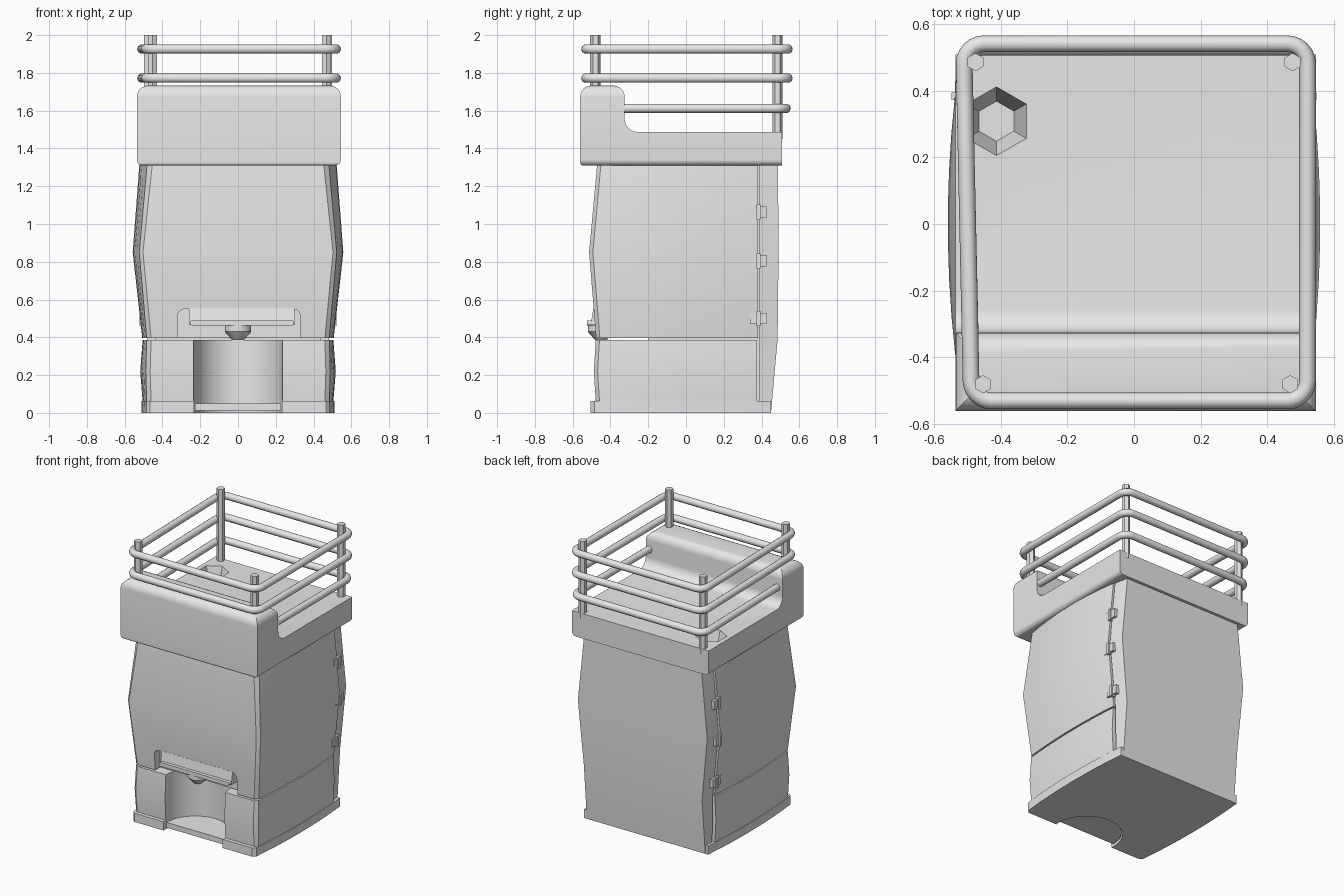
import bpy, bmesh, math

if "Cube" in bpy.data.objects:
    bpy.data.objects.remove(bpy.data.objects["Cube"])

grey = bpy.data.materials.new("light_grey")
grey.diffuse_color = (0.8, 0.8, 0.8, 1)
grey.use_nodes = True
grey.node_tree.nodes["Principled BSDF"].inputs["Base Color"].default_value = grey.diffuse_color


def finish(bm, name, smooth=True):
    bmesh.ops.recalc_face_normals(bm, faces=bm.faces)
    me = bpy.data.meshes.new(name)
    bm.to_mesh(me)
    bm.free()
    ob = bpy.data.objects.new(name, me)
    bpy.context.collection.objects.link(ob)
    me.materials.append(grey)
    if smooth:
        shade(ob)
    return ob


def shade(ob):
    bpy.ops.object.select_all(action='DESELECT')
    bpy.context.view_layer.objects.active = ob
    ob.select_set(True)
    bpy.ops.object.shade_smooth_by_angle(angle=math.radians(25))


def loft(name, rings):
    """Closed skin through equal-length rings of 3D points."""
    bm = bmesh.new()
    vs = [[bm.verts.new(p) for p in r] for r in rings]
    n = len(vs[0])
    for a, b in zip(vs, vs[1:]):
        for i in range(n):
            j = (i + 1) % n
            bm.faces.new((a[i], a[j], b[j], b[i]))
    bm.faces.new(vs[0])
    bm.faces.new(vs[-1])
    return finish(bm, name)


def ngon(cx, cy, r, n, turn=0.0):
    return [(cx + r * math.cos(turn + 2 * math.pi * i / n),
             cy + r * math.sin(turn + 2 * math.pi * i / n)) for i in range(n)]


def round_poly(corners, n=6):
    """Round each (x, y, radius) corner of a right-angled polygon with a curve."""
    out = []
    for i, (x, y, r) in enumerate(corners):
        if r == 0:
            out.append((x, y))
            continue
        ends = []
        for px, py, _ in (corners[i - 1], corners[(i + 1) % len(corners)]):
            d = math.hypot(px - x, py - y)
            ends.append(((px - x) / d * r, (py - y) / d * r))
        (ax, ay), (bx, by) = ends
        for k in range(n + 1):
            t = k / n * math.pi / 2
            u, v = 1 - math.sin(t), 1 - math.cos(t)
            out.append((x + ax * u + bx * v, y + ay * u + by * v))
    return out


def box(name, x0, x1, y0, y1, z0, z1):
    pts = [(x0, y0), (x1, y0), (x1, y1), (x0, y1)]
    return loft(name, [[(x, y, z) for x, y in pts] for z in (z0, z1)])


def upright(name, pts, z0, z1):
    return loft(name, [[(x, y, z) for x, y in pts] for z in (z0, z1)])


def boolean(ob, cutter, op='DIFFERENCE'):
    m = ob.modifiers.new("cut", 'BOOLEAN')
    m.operation, m.object, m.solver = op, cutter, 'EXACT'
    bpy.context.view_layer.objects.active = ob
    bpy.ops.object.modifier_apply(modifier=m.name)
    bpy.data.objects.remove(cutter)
    shade(ob)


def side_x(y, hf, hm):
    """Half width of the bulging side wall at depth y."""
    return hm - (hm - hf) * (y / 0.49) ** 2


def shell_ring(z, hf, hm, yf, yb):
    """Plan section: chamfered front corners, bowed sides."""
    y0 = yf + 0.02
    half = [(hf, yf)]
    for i in range(9):
        y = y0 + (yb - y0) * i / 8
        half.append((side_x(y, hf + 0.02, hm), y))
    return [(x, y, z) for x, y in half] + [(-x, y, z) for x, y in reversed(half)]


def panel_ring(z, hf, hm, yf, yb):
    half = [(side_x(yf + (yb - yf) * t, hf, hm), yf + (yb - yf) * t) for t in (0, .5, 1)]
    return [(x, y, z) for x, y in half] + [(-x, y, z) for x, y in reversed(half)]


# Body shells
upper = loft("upper_body", [shell_ring(0.397, .46, .507, -.476, .38),
                            shell_ring(0.85, .503, .558, -.513, .38),
                            shell_ring(1.32, .453, .522, -.47, .38)])
lower = loft("lower_body", [shell_ring(0.06, .46, .505, -.478, .375),
                            shell_ring(0.22, .465, .518, -.488, .375),
                            shell_ring(0.387, .46, .505, -.478, .375)])
base = loft("base_plate", [shell_ring(0, .465, .51, -.505, .45),
                           shell_ring(0.062, .465, .512, -.505, .45)])
loft("back_panel", [panel_ring(0.0, .46, .507, .388, .45),
                    panel_ring(0.39, .465, .51, .388, .485),
                    panel_ring(0.85, .51, .558, .388, .49),
                    panel_ring(1.32, .463, .522, .388, .487)])
box("inner_core", -.44, .44, -.2, .42, .03, 1.32)

# Cup niche in the lower body and base, with the cup disc
boolean(lower, upright("niche_cutter", ngon(0, -.48, .235, 40), .03, .42))
boolean(base, upright("base_cutter", ngon(0, -.48, .235, 40), -.05, .1))
disc = [p for p in ngon(0, -.48, .228, 40) if p[1] >= -.4801]
upright("cup_disc", disc, .012, .05)

# Dispenser recess, handle plate, lip and spout
recess = round_poly([(-.32, .3, 0), (.33, .3, 0), (.33, .55, .04), (-.32, .55, .04)])
boolean(upper, loft("recess_cutter", [[(x, y, z) for x, z in recess] for y in (-.6, -.42)]))
loft("handle_plate", [[(x, y, z) for x in (s * .28 + .02,) for y, z in
                       ((-.40, .465), (-.505, .465), (-.49, .555), (-.40, .555))]
                      for s in (-1, 1)])
lip = round_poly([(-.255, .463, .012), (.297, .463, .012), (.297, .49, .012), (-.255, .49, .012)], 3)
loft("handle_lip", [[(x, y, z) for x, z in lip] for y in (-.525, -.45)])
loft("spout", [[(x, y, z) for x, y in ngon(0, -.45, r, 20)]
               for z, r in ((.385, .03), (.43, .07), (.468, .07))])

# Top housing: side profile limited by a rounded front outline
profile = round_poly([(-.56, 1.31, .015), (.508, 1.31, 0), (.508, 1.487, 0),
                      (-.325, 1.487, .07), (-.325, 1.733, .06), (-.56, 1.733, .06)])
top = loft("top_housing", [[(x, y, z) for y, z in profile] for x in (-.6, .6)])
outline = round_poly([(-.535, 1.31, .03), (.545, 1.31, .03), (.545, 1.733, .06), (-.535, 1.733, .06)])
boolean(top, loft("outline_cutter", [[(x, y, z) for x, z in outline] for y in (-.7, .7)]),
        'INTERSECT')

# Hexagonal filling funnel
boolean(top, loft("funnel_cutter", [[(x, y, z) for x, y in ngon(-.412, .308, r, 6, math.pi / 6)]
                                    for z, r in ((1.34, .06), (1.487, .103), (1.6, .103))]))

# Side latches
for s, side in ((1, "right"), (-1, "left")):
    for i, z in enumerate((1.063, .805, .5)):
        x = .515 - abs(z - .85) * .08
        y = .383
        for part, dy, dz, out in (("plate", .044, .03, .025), ("pin", .011, .04, .035)):
            a, b = sorted((s * (x - .03), s * (x + out)))
            box(f"latch_{part}_{side}_{i}", a, b, y - dy, y + dy, z - dz, z + dz)

# Hexagonal posts
for i, (x, y, z) in enumerate(((-.475, .485, 1.45), (.475, .485, 1.45),
                               (-.452, -.48, 1.7), (.468, -.48, 1.7))):
    upright(f"rail_post_{i}", ngon(x, y, .027, 6, math.pi / 6), z, 2.0)

# Three rounded rail loops
loop = round_poly([(-.51, .54, .06), (.52, .54, .06), (.52, -.53, .06), (-.487, -.53, .06)])
for i, (z, dy) in enumerate(((1.926, 0), (1.772, 0), (1.612, -.01))):
    cu = bpy.data.curves.new(f"guard_rail_{i}", 'CURVE')
    cu.dimensions = '3D'
    cu.bevel_depth, cu.bevel_resolution = .025, 3
    sp = cu.splines.new('POLY')
    sp.points.add(len(loop) - 1)
    for p, (x, y) in zip(sp.points, loop):
        p.co = (x, y + (dy if y > 0 else .02 if i == 2 else 0), z, 1)
    sp.use_cyclic_u = True
    cu.materials.append(grey)
    bpy.context.collection.objects.link(bpy.data.objects.new(cu.name, cu))
